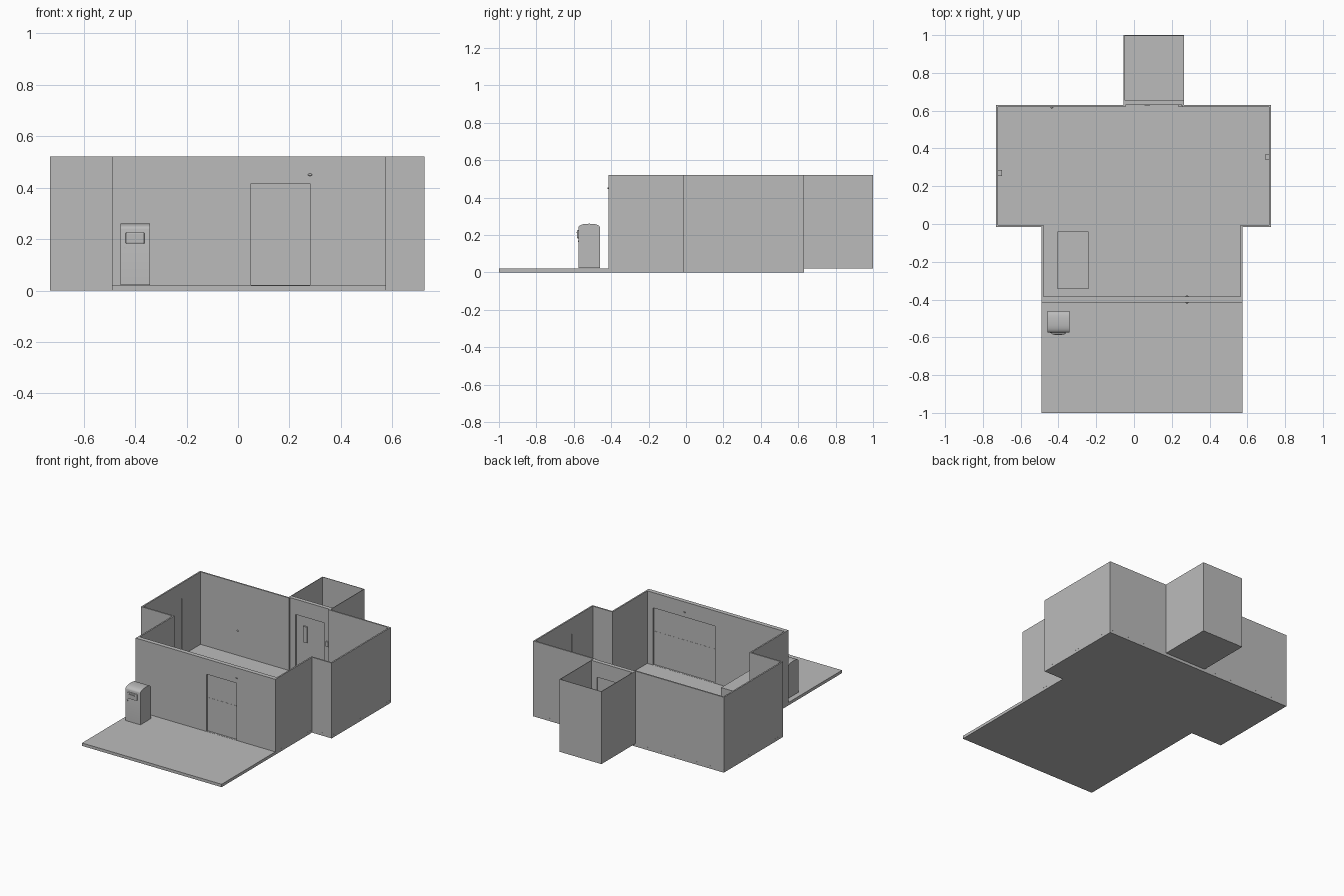
import bpy, bmesh, math

if "Cube" in bpy.data.objects:
    bpy.data.objects.remove(bpy.data.objects["Cube"])

grey = bpy.data.materials.new("plain_grey")
grey.diffuse_color = (0.5, 0.5, 0.5, 1)
grey.use_nodes = True
grey.node_tree.nodes["Principled BSDF"].inputs["Base Color"].default_value = grey.diffuse_color


def finish(bm, name):
    bmesh.ops.recalc_face_normals(bm, faces=bm.faces)
    me = bpy.data.meshes.new(name)
    bm.to_mesh(me)
    bm.free()
    me.materials.append(grey)
    ob = bpy.data.objects.new(name, me)
    bpy.context.collection.objects.link(ob)
    return ob


def box(name, x0, x1, y0, y1, z0, z1):
    bm = bmesh.new()
    bmesh.ops.create_cube(bm, size=1)
    for v in bm.verts:
        v.co = ((x0 + x1) / 2 + v.co.x * (x1 - x0),
                (y0 + y1) / 2 + v.co.y * (y1 - y0),
                (z0 + z1) / 2 + v.co.z * (z1 - z0))
    return finish(bm, name)


def prism(name, pts, z0, z1):
    bm = bmesh.new()
    f = bm.faces.new([bm.verts.new((x, y, z0)) for x, y in pts])
    r = bmesh.ops.extrude_face_region(bm, geom=[f])
    for v in r["geom"]:
        if isinstance(v, bmesh.types.BMVert):
            v.co.z = z1
    return finish(bm, name)


def ring(name, outer, inner, z0, z1):
    """Wall loop between two outlines with matching corners."""
    bm = bmesh.new()
    loops = [[bm.verts.new((x, y, z)) for x, y in pts]
             for pts, z in ((outer, z0), (outer, z1), (inner, z1), (inner, z0))]
    n = len(outer)
    for a, b in zip(loops, loops[1:] + loops[:1]):
        for i in range(n):
            j = (i + 1) % n
            bm.faces.new((a[i], a[j], b[j], b[i]))
    return finish(bm, name)


def recess(target, name, *dims):
    c = box(name, *dims)
    c.hide_render = True
    c.display_type = 'WIRE'
    m = target.modifiers.new(name, 'BOOLEAN')
    m.operation = 'DIFFERENCE'
    m.solver = 'EXACT'
    m.object = c


def knob(name, x, y, z, r=0.008):
    bm = bmesh.new()
    bmesh.ops.create_uvsphere(bm, u_segments=12, v_segments=8, radius=r)
    for f in bm.faces:
        f.smooth = True
    for v in bm.verts:
        v.co = (v.co.x + x, v.co.y * 0.6 + y, v.co.z * 0.6 + z)
    finish(bm, name)


# Floor slab with front terrace
prism("floor_slab", [(-.49, -1), (.575, -1), (.575, -.015), (.725, -.015), (.725, .63),
                     (-.73, .63), (-.73, -.015), (-.49, -.015)], 0, .02)

# Main room walls, with a shallow bay for the rear door
outer = [(-.73, -.015), (-.49, -.015), (-.49, -.415), (.575, -.415), (.575, -.015), (.725, -.015),
         (.725, .63), (.265, .63), (.265, .657), (-.055, .657), (-.055, .63), (-.73, .63)]
inner = [(-.72, -.005), (-.48, -.005), (-.48, -.385), (.565, -.385), (.565, -.005), (.715, -.005),
         (.715, .62), (.255, .62), (.255, .629), (-.045, .629), (-.045, .62), (-.72, .62)]
walls = ring("main_walls", outer, inner, .0201, .52)

# Sliding door recesses in front, rear and side walls
recess(walls, "front_door_recess", .05, .28, -.43, -.403, .021, .415)
recess(walls, "front_door_pocket", .05, .52, -.395, -.37, .021, .415)
recess(walls, "rear_door_recess", 0, .22, .60, .638, .021, .415)
recess(walls, "rear_door_back", 0, .22, .648, .68, .021, .415)
recess(walls, "left_door_recess", -.724, -.70, .2, .42, .021, .415)
recess(walls, "right_door_recess", .70, .719, .22, .42, .021, .415)

# Split line across the front door leaf
box("door_bar_outside", .05, .28, -.404, -.402, .248, .252)
box("door_bar_inside", .05, .52, -.396, -.394, .248, .252)

# Rear closet, open on top
cx = [(-.055, .632), (.265, .632), (.265, 1), (-.055, 1)]
ci = [(-.051, .636), (.261, .636), (.261, .996), (-.051, .996)]
box("closet_floor", -.0545, .2645, .632, .9995, .0195, .025)
for nm, a in (("closet_left_wall", (-.055, -.051, .63, 1)),
              ("closet_right_wall", (.261, .265, .63, 1)),
              ("closet_back_wall", (-.051, .261, .996, 1))):
    box(nm, *a, .02, .52)

# Counter block in the front part of the room
box("counter", -.405, -.24, -.345, -.04, .02, .2)

# Round sensors and handles
knob("front_sensor", .28, -.416, .45)
knob("inside_sensor", .28, -.383, .45)
knob("wall_knob", -.435, .617, .19)
box("rear_door_plate", .055, .085, .628, .64, .24, .35)
box("rear_keypad", .235, .252, .62, .63, .26, .295)
box("left_handle", -.725, -.70, .255, .285, .25, .29)
box("right_handle", .695, .72, .34, .37, .25, .29)

# Street bin with an arched top: side profile pulled across x
prof = [(-.575, .022), (-.46, .022)]
for i in range(13):
    t = math.pi * i / 12
    prof.append((-.5175 + .0575 * math.copysign(abs(math.cos(t)) ** .75, math.cos(t)),
                 .238 + .022 * math.sin(t)))
bm = bmesh.new()
f = bm.faces.new([bm.verts.new((-.457, y, z)) for y, z in prof])
r = bmesh.ops.extrude_face_region(bm, geom=[f])
for v in r["geom"]:
    if isinstance(v, bmesh.types.BMVert):
        v.co.x = -.342
body = finish(bm, "bin_body")
bpy.context.view_layer.objects.active = body
body.select_set(True)
bpy.ops.object.shade_smooth_by_angle(angle=math.radians(35))

# Bin flap, slot and lock
flap = box("bin_flap", -.437, -.363, -.584, -.57, .182, .226)
bv = flap.modifiers.new("round", 'BEVEL')
bv.width = .005
bv.segments = 2
box("bin_handle", -.42, -.38, -.588, -.582, .212, .217)
box("bin_lock", -.444, -.438, -.578, -.574, .163, .169)
